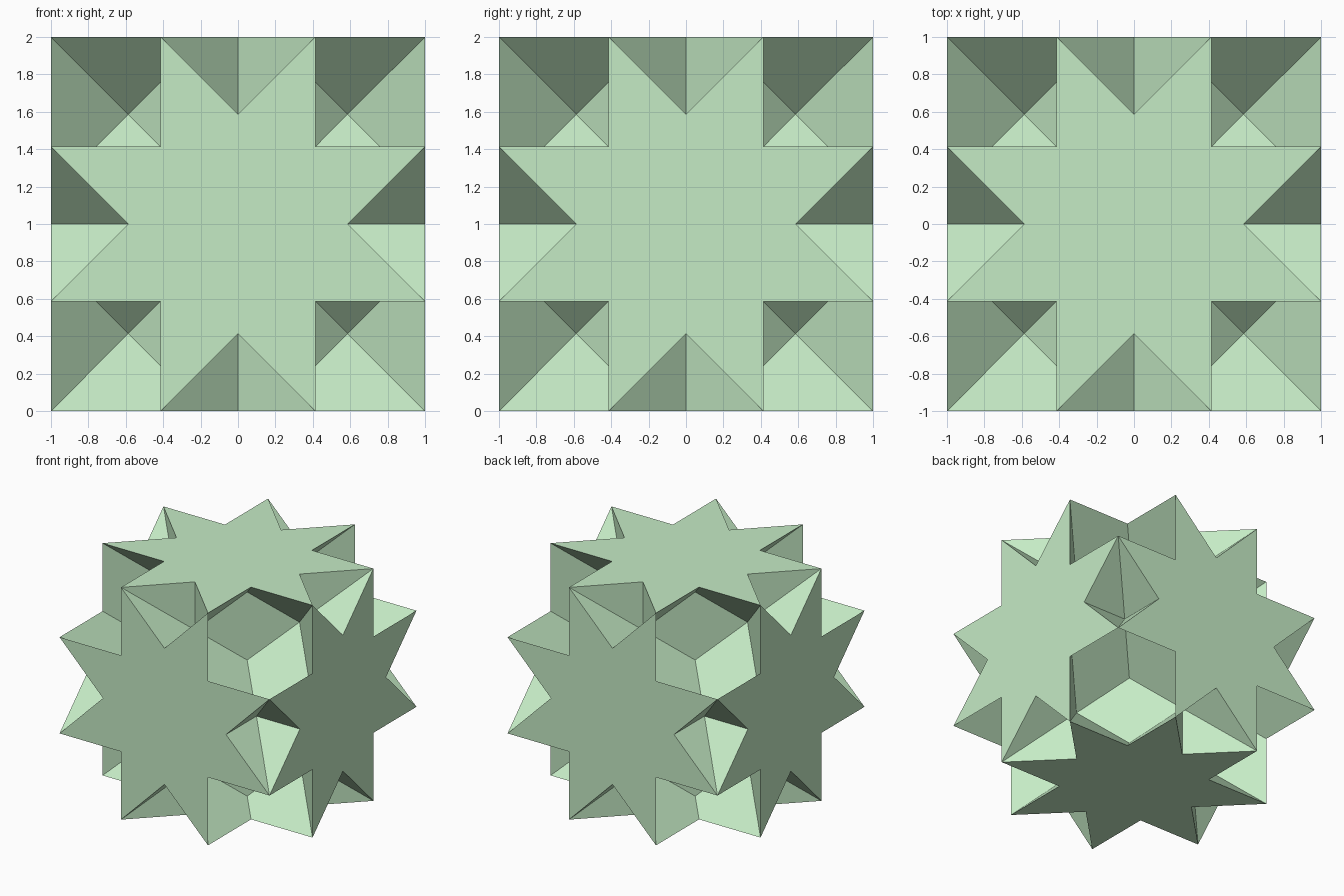
import bpy, bmesh, math
from mathutils import Vector, Matrix
from mathutils.bvhtree import BVHTree

if "Cube" in bpy.data.objects:
    bpy.data.objects.remove(bpy.data.objects["Cube"])

A = math.sqrt(2) - 1          # short coordinate of the star tips
C = 2 - math.sqrt(2)          # offset of the diagonal planes

bm = bmesh.new()


def add_face(points):
    return bm.faces.new([bm.verts.new(p) for p in points])


# Outline of one eight-pointed star: tips alternate with notches
outline = []
for q in range(4):
    rot = Matrix.Rotation(q * math.pi / 2, 2)
    for p in ((C, 0), (1, A), (A, A), (A, 1)):
        outline.append(rot @ Vector(p))

# Twelve squares on diagonal planes, four around each axis
diagonals = []
for axis in range(3):
    i, j = (axis + 1) % 3, (axis + 2) % 3
    for si in (1, -1):
        for sj in (1, -1):
            pts = []
            for a, b, h in ((1, -A, -1), (-A, 1, -1), (-A, 1, 1), (1, -A, 1)):
                p = Vector((0, 0, 0))
                p[i], p[j], p[axis] = si * a, sj * b, h
                pts.append(p)
            add_face(pts)
            n = Vector((0, 0, 0))
            n[i], n[j] = si, sj
            diagonals.append((n.normalized(), n * C / 2))

# Cut the squares where they cross each other
for n, co in diagonals:
    bmesh.ops.bisect_plane(bm, geom=bm.verts[:] + bm.edges[:] + bm.faces[:],
                           dist=1e-5, plane_co=co, plane_no=n)

# Six star faces, one on each side of the bounding cube
for axis in range(3):
    i, j = (axis + 1) % 3, (axis + 2) % 3
    for s in (1, -1):
        pts = []
        for u in outline:
            p = Vector((0, 0, 0))
            p[i], p[j], p[axis] = u.x, u.y, s
            pts.append(p)
        add_face(pts if s > 0 else pts[::-1])

# Keep only the outer cells and turn them outwards
bm.normal_update()
tree = BVHTree.FromBMesh(bm)
rays = []
for k in range(500):
    z = 1 - (2 * k + 1) / 500
    r, t = math.sqrt(1 - z * z), k * 2.399963
    rays.append(Vector((r * math.cos(t), r * math.sin(t), z)))


def is_open(point, normal):
    start = point + normal * 1e-4
    return any(d.dot(normal) > 0.02 and tree.ray_cast(start, d)[0] is None
               for d in rays)


hidden, flipped = [], []
for f in bm.faces:
    if len(f.verts) == 16:
        continue
    c = f.calc_center_median()
    if is_open(c, f.normal):
        continue
    (flipped if is_open(c, -f.normal) else hidden).append(f)
bmesh.ops.reverse_faces(bm, faces=flipped)
bmesh.ops.delete(bm, geom=hidden, context='FACES')
bmesh.ops.remove_doubles(bm, verts=bm.verts[:], dist=1e-4)
bmesh.ops.dissolve_limit(bm, angle_limit=0.01, verts=bm.verts[:], edges=bm.edges[:])
bmesh.ops.translate(bm, verts=bm.verts[:], vec=(0, 0, 1))

mesh = bpy.data.meshes.new("star_polyhedron")
bm.to_mesh(mesh)
bm.free()
mat = bpy.data.materials.new("green")
mat.diffuse_color = (0.56, 0.83, 0.56, 1)
mat.use_nodes = True
mat.node_tree.nodes["Principled BSDF"].inputs["Base Color"].default_value = mat.diffuse_color
mesh.materials.append(mat)
obj = bpy.data.objects.new("star_polyhedron", mesh)
bpy.context.collection.objects.link(obj)
